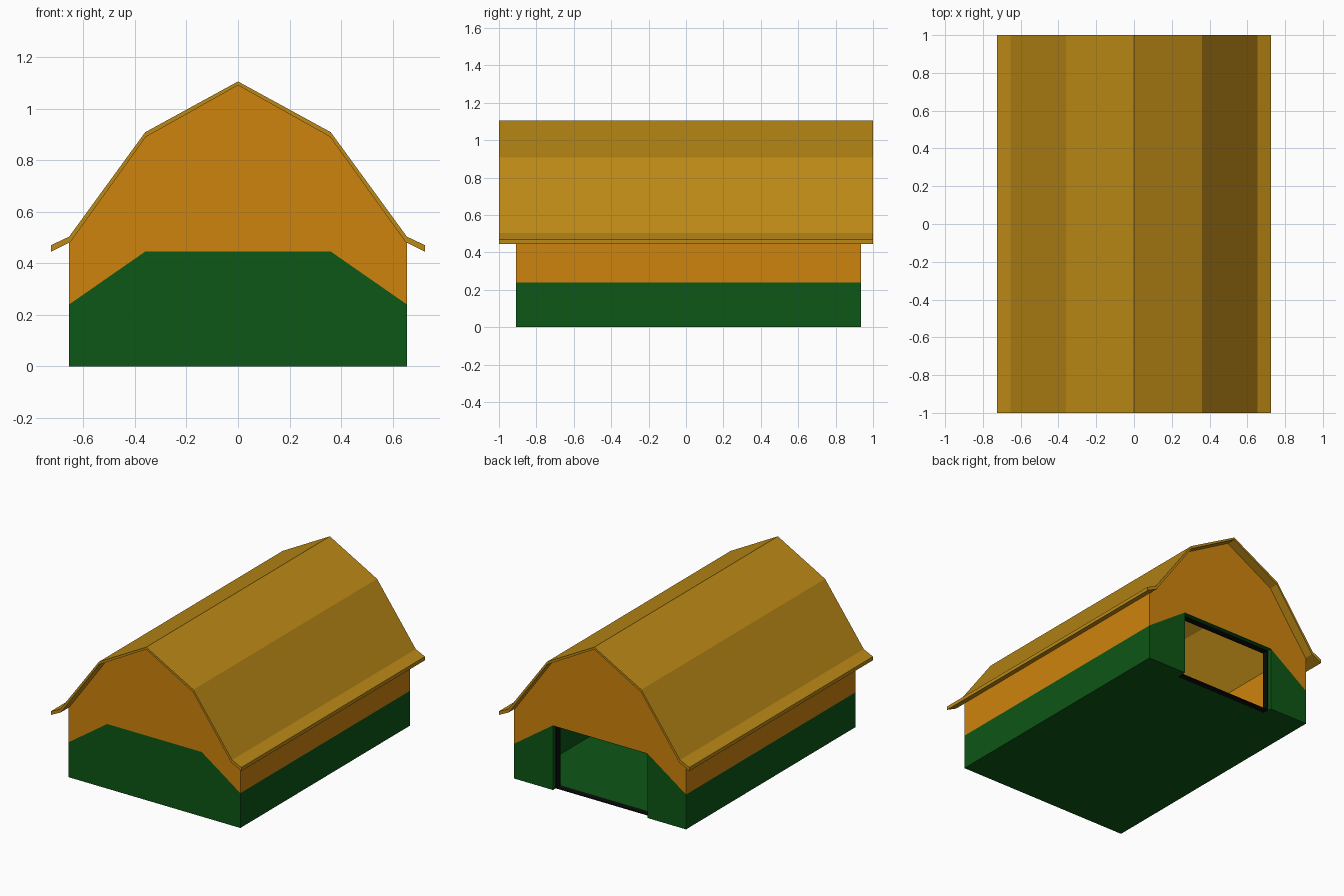
import bpy, bmesh

if "Cube" in bpy.data.objects:
    bpy.data.objects.remove(bpy.data.objects["Cube"])


def material(name, rgb):
    m = bpy.data.materials.new(name)
    m.diffuse_color = (*rgb, 1)
    m.use_nodes = True
    m.node_tree.nodes["Principled BSDF"].inputs["Base Color"].default_value = m.diffuse_color
    return m


ORANGE = material("orange_siding", (0.62, 0.23, 0.004))
GREEN = material("green_base", (0.004, 0.095, 0.008))
GOLD = material("gold_roof", (0.50, 0.25, 0.008))
BLACK = material("black_frame", (0.003, 0.004, 0.003))


def extrude(name, profile, y0, y1, mat):
    """Extrude a closed (x, z) profile along y."""
    bm = bmesh.new()
    face = bm.faces.new([bm.verts.new((x, y0, z)) for x, z in profile])
    out = bmesh.ops.extrude_face_region(bm, geom=[face])
    moved = [v for v in out["geom"] if isinstance(v, bmesh.types.BMVert)]
    bmesh.ops.translate(bm, verts=moved, vec=(0, y1 - y0, 0))
    bmesh.ops.recalc_face_normals(bm, faces=bm.faces)
    mesh = bpy.data.meshes.new(name)
    bm.to_mesh(mesh)
    bm.free()
    mesh.materials.append(mat)
    ob = bpy.data.objects.new(name, mesh)
    bpy.context.collection.objects.link(ob)
    return ob


def mirrored(half):
    """Complete a right-hand outline, listed from the centre outwards."""
    return [(-x, z) for x, z in reversed(half) if x > 0] + half


def rect(x0, x1, z0, z1):
    return [(x0, z0), (x1, z0), (x1, z1), (x0, z1)]


W, D, H = 0.655, 0.36, 0.445      # half width, half door width, door height
T = 0.04                          # wall thickness
FRONT, BACK, BODY = -0.91, 0.935, 0.905
Y0, Y1 = FRONT + T, BODY - T      # interior ends

# Gambrel roof with flared eaves
roof_top = mirrored([(0, 1.105), (0.36, 0.908), (W, 0.503), (0.725, 0.47)])
roof_under = mirrored([(0, 1.09), (0.357, 0.89), (W - 0.005, 0.482), (0.725, 0.445)])
extrude("roof", roof_top + roof_under[::-1], -1, 1, GOLD)

# Upper gables, both ends
gable = mirrored([(0, 1.092), (0.357, 0.892), (W, 0.483), (W, 0.24)])
step = [(D, H), (-D, H)]
extrude("front_gable", gable + step, FRONT, Y0, ORANGE)
extrude("back_gable", gable + step, Y1, BACK, ORANGE)

# Lower front wall
extrude("front_base", [(-W, 0), (W, 0), (W, 0.24)] + step + [(-W, 0.24)],
        FRONT, Y0, GREEN)

for s, side in ((-1, "left"), (1, "right")):
    # Lower back wall beside the doorway
    extrude(f"{side}_back_base",
            [(s * D, 0), (s * W, 0), (s * W, 0.24), (s * D, H)], Y1, BACK, GREEN)
    # Long side walls
    extrude(f"{side}_base", rect(s * (W - T), s * W, 0, 0.24), Y0, Y1, GREEN)
    extrude(f"{side}_siding",
            [(s * (W - T), 0.24), (s * W, 0.24), (s * W, 0.483), (s * (W - T), 0.535)],
            Y0, Y1, ORANGE)
    # Door jambs
    extrude(f"{side}_door_jamb", rect(s * (D - 0.008), s * D, 0, H), Y1, BODY, BLACK)

# Underside of the back gable over the doorway
extrude("door_header", rect(-D, D, H - 0.003, H), BODY, BACK, GREEN)

# Door lintel, sill and floor
extrude("door_lintel", rect(-D + 0.008, D - 0.008, H - 0.008, H), Y1, BODY, BLACK)
extrude("door_sill", rect(-D + 0.008, D - 0.008, 0, 0.008), Y1, BODY, BLACK)
extrude("floor", rect(-W + T, W - T, 0, 0.008), Y0, Y1, GREEN)
